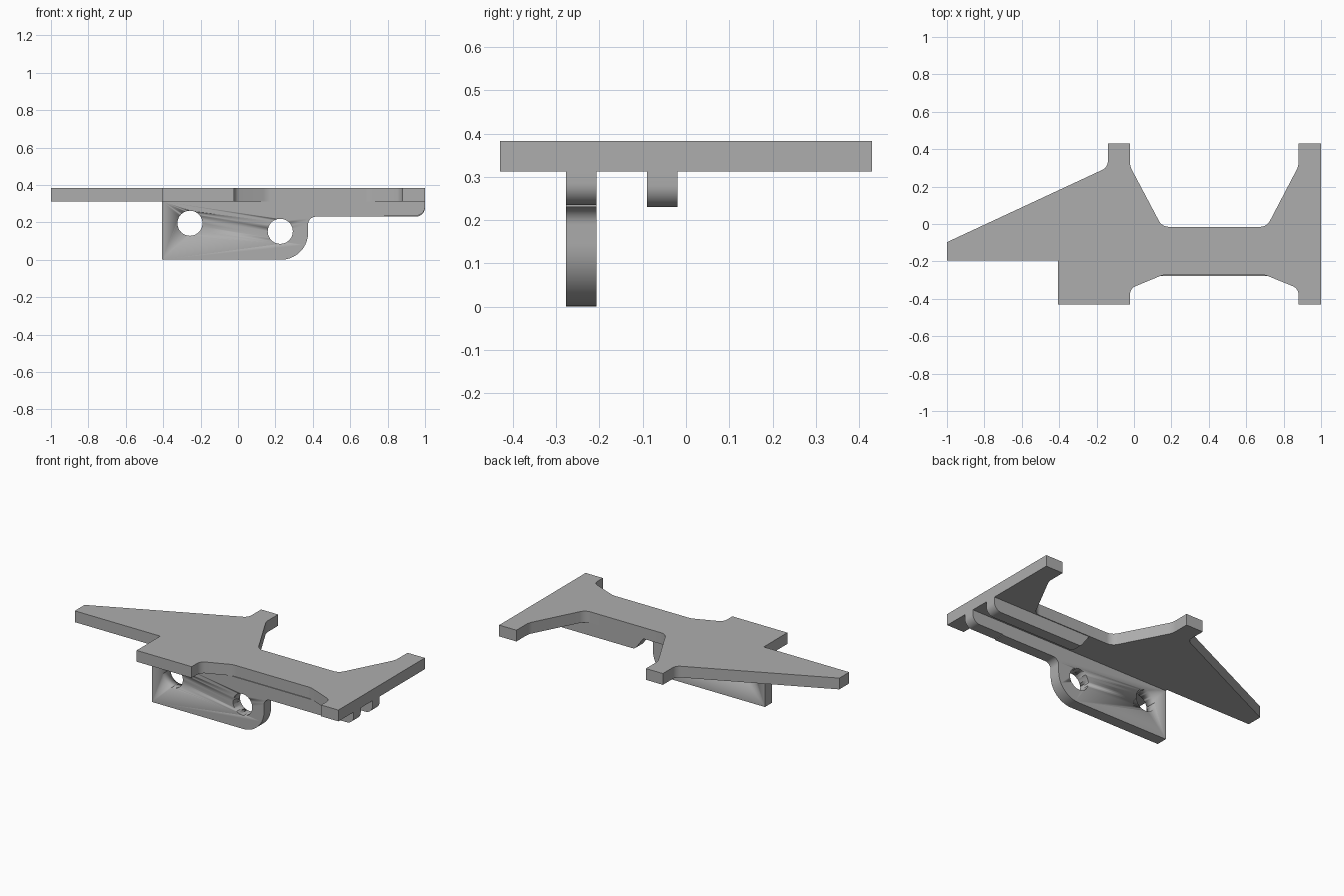
import bpy, bmesh, math
from mathutils import Vector

cube = bpy.data.objects.get("Cube")
if cube:
    bpy.data.objects.remove(cube, do_unlink=True)

GREY = (0.42, 0.42, 0.42, 1)
grey = bpy.data.materials.new("plain grey")
grey.use_nodes = True
grey.diffuse_color = GREY
grey.node_tree.nodes["Principled BSDF"].inputs["Base Color"].default_value = GREY

PLATE_BOTTOM, PLATE_TOP = 0.312, 0.383


def rounded(points, steps=10):
    """Outline with a tangent arc at every corner given as (x, y, radius)."""
    out = []
    for i, p in enumerate(points):
        c = Vector(p[:2])
        if len(p) < 3:
            out.append(c)
            continue
        a = (Vector(points[i - 1][:2]) - c).normalized()
        b = (Vector(points[(i + 1) % len(points)][:2]) - c).normalized()
        half = a.angle(b) / 2
        centre = c + (a + b).normalized() * (p[2] / math.sin(half))
        reach = p[2] / math.tan(half)
        start, end = c + a * reach - centre, c + b * reach - centre
        sweep = start.angle_signed(end)
        for k in range(steps + 1):
            t = -sweep * k / steps
            ct, st = math.cos(t), math.sin(t)
            out.append(centre + Vector((start.x * ct - start.y * st,
                                        start.x * st + start.y * ct)))
    return out


def extrude(name, outline, place, offset):
    """Solid from an outline, placed in space and extruded by an offset."""
    bm = bmesh.new()
    face = bm.faces.new([bm.verts.new(place(p)) for p in outline])
    ext = bmesh.ops.extrude_face_region(bm, geom=[face])
    moved = [g for g in ext["geom"] if isinstance(g, bmesh.types.BMVert)]
    bmesh.ops.translate(bm, verts=moved, vec=offset)
    bmesh.ops.recalc_face_normals(bm, faces=bm.faces)
    mesh = bpy.data.meshes.new(name)
    bm.to_mesh(mesh)
    bm.free()
    mesh.materials.append(grey)
    obj = bpy.data.objects.new(name, mesh)
    bpy.context.collection.objects.link(obj)
    return obj


def upright(name, outline, y0, y1):
    return extrude(name, outline, lambda p: (p.x, y0, p.y), (0, y1 - y0, 0))


def smooth(obj):
    bpy.ops.object.select_all(action="DESELECT")
    obj.select_set(True)
    bpy.context.view_layer.objects.active = obj
    bpy.ops.object.shade_smooth_by_angle(angle=math.radians(25))


# Flat top plate with arms, notches and a pointed end
plate = extrude("top_plate", rounded([
    (-1, -0.195), (-0.405, -0.195), (-0.405, -0.43), (-0.022, -0.43),
    (-0.022, -0.345, 0.05), (0.155, -0.272, 0.1), (0.70, -0.272, 0.1),
    (0.88, -0.345, 0.05), (0.88, -0.43), (1, -0.43), (1, 0.43), (0.88, 0.43),
    (0.88, 0.31, 0.1), (0.71, -0.015, 0.06), (0.15, -0.015, 0.06),
    (-0.022, 0.31, 0.1), (-0.022, 0.43), (-0.14, 0.43),
    (-0.14, 0.303, 0.05), (-1, -0.097)]),
    lambda p: (p.x, p.y, PLATE_BOTTOM), (0, 0, PLATE_TOP - PLATE_BOTTOM))

# Hanging mounting fin with a deep lug and a shallow rail
fin = upright("mounting_fin", rounded([
    (-0.405, PLATE_BOTTOM), (-0.405, 0), (0.375, 0, 0.145),
    (0.375, 0.23, 0.04), (0.78, 0.23), (0.78, 0.235), (1, 0.235, 0.05),
    (1, PLATE_BOTTOM)]), -0.277, -0.207)

# Two bolt holes through the lug
for i, (x, z) in enumerate([(-0.257, 0.195), (0.226, 0.152)]):
    ring = [Vector((x + 0.067 * math.cos(k * math.tau / 48),
                    z + 0.067 * math.sin(k * math.tau / 48))) for k in range(48)]
    cutter = upright(f"hole_cutter_{i + 1}", ring, -0.35, -0.12)
    cutter.hide_render = True
    cutter.hide_set(True)
    cut = fin.modifiers.new("bolt hole", "BOOLEAN")
    cut.operation = "DIFFERENCE"
    cut.solver = "EXACT"
    cut.object = cutter
    for poly in cutter.data.polygons:
        poly.use_smooth = len(poly.vertices) == 4

# Short parallel rail behind the fin
rail = upright("rear_rail", rounded([
    (0.31, PLATE_BOTTOM), (0.37, 0.23, 0.03), (1, 0.23, 0.05),
    (1, PLATE_BOTTOM)]), -0.09, -0.02)

for part in (plate, fin, rail):
    smooth(part)
